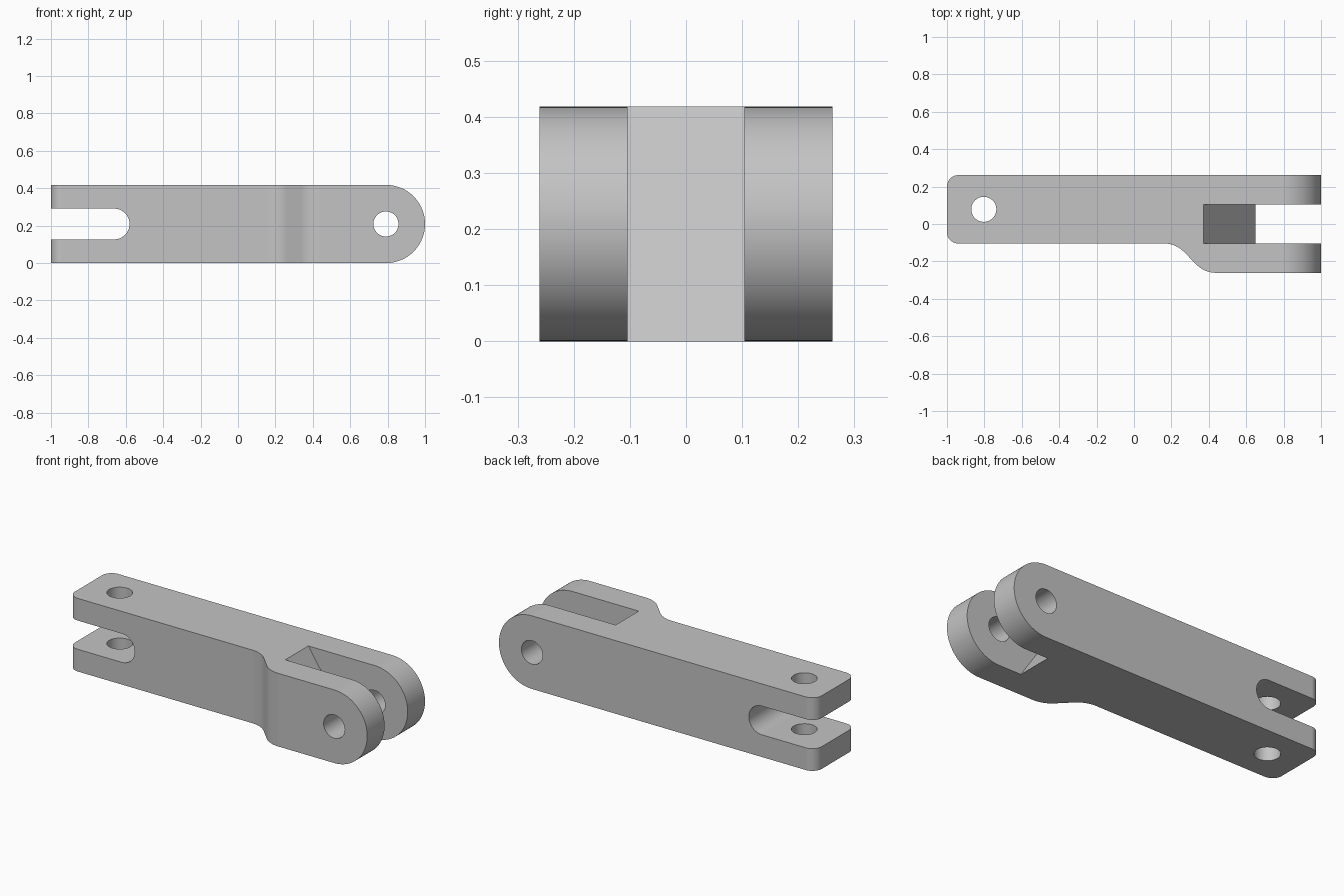
import bpy
import bmesh
from math import cos, sin, radians, pi
from mathutils import Vector

default = bpy.data.objects.get("Cube")
if default:
    bpy.data.objects.remove(default, do_unlink=True)

HEIGHT = 0.418
MID = HEIGHT / 2
WIDTH = 0.261       # half width of the fork
INNER = 0.104       # half gap of the fork
PIN = 0.067         # pin hole radius


def arc(cx, cy, r, start, end, steps=16):
    """Points on an arc, angles in degrees."""
    angles = [radians(start + (end - start) * i / steps) for i in range(steps + 1)]
    return [(cx + r * cos(a), cy + r * sin(a)) for a in angles]


def prism(name, outline, axis, low, high):
    """Extrude an outline: along z it lies in xy, along y it lies in xz."""
    bm = bmesh.new()
    place = (lambda u, v: (u, v, low)) if axis == "z" else (lambda u, v: (u, low, v))
    direction = Vector((0, 0, 1)) if axis == "z" else Vector((0, 1, 0))
    face = bm.faces.new([bm.verts.new(place(u, v)) for u, v in outline])
    made = bmesh.ops.extrude_face_region(bm, geom=[face])["geom"]
    moved = [g for g in made if isinstance(g, bmesh.types.BMVert)]
    bmesh.ops.translate(bm, verts=moved, vec=direction * (high - low))
    bmesh.ops.recalc_face_normals(bm, faces=bm.faces)
    mesh = bpy.data.meshes.new(name)
    bm.to_mesh(mesh)
    bm.free()
    obj = bpy.data.objects.new(name, mesh)
    bpy.context.collection.objects.link(obj)
    return obj


def combine(target, tool, operation):
    """Apply a boolean and discard the tool."""
    mod = target.modifiers.new(tool.name, "BOOLEAN")
    mod.object, mod.operation, mod.solver = tool, operation, "EXACT"
    bpy.context.view_layer.objects.active = target
    bpy.ops.object.modifier_apply(modifier=mod.name)
    bpy.data.objects.remove(tool, do_unlink=True)


# Plan outline: rounded tongue end and the curved step out to the wide fork
corner, bend = 0.06, 0.15
plan = arc(-1 + corner, WIDTH - corner, corner, 90, 180)
plan += arc(-1 + corner, -INNER + corner, corner, 180, 270)
plan += arc(0.16, -INNER - bend, bend, 90, 45)
plan += arc(0.44, -WIDTH + bend, bend, 225, 270)
plan += [(1.1, -WIDTH), (1.1, WIDTH)]
link = prism("clevis_link", plan, "z", -0.1, HEIGHT + 0.1)

# Side outline: round fork tip, and the horizontal slot in the other end
slot = 0.082
side = arc(1 - MID, MID, MID, -90, 90, 48)
side += [(-1.1, HEIGHT), (-1.1, MID + slot)]
side += arc(-0.58 - slot, MID, slot, 90, -90, 32)
side += [(-1.1, MID - slot), (-1.1, 0)]
combine(link, prism("side_outline", side, "y", -0.5, 0.5), "INTERSECT")

# Fork gap with a sloping floor
slope = (0.65 - 0.372) / HEIGHT
gap = [(0.65 + slope * 0.1, -0.1), (1.2, -0.1), (1.2, HEIGHT + 0.1),
       (0.372 - slope * 0.1, HEIGHT + 0.1)]
combine(link, prism("fork_gap", gap, "y", -INNER, INNER), "DIFFERENCE")

# Pin holes: across the fork and down through the tongue
for name, u, v, axis in (("fork_hole", 1 - MID, MID, "y"),
                         ("tongue_hole", -0.803, (WIDTH - INNER) / 2, "z")):
    circle = arc(u, v, PIN, 0, 360, 48)[:-1]
    combine(link, prism(name, circle, axis, -0.6, 0.6), "DIFFERENCE")

# One plain grey metal
grey = bpy.data.materials.new("grey_metal")
grey.use_nodes = True
colour = (0.55, 0.55, 0.55, 1)
grey.diffuse_color = colour
grey.node_tree.nodes["Principled BSDF"].inputs["Base Color"].default_value = colour
link.data.materials.clear()
link.data.materials.append(grey)

# Smooth curves, crisp edges, flat planes
bpy.ops.object.select_all(action="DESELECT")
link.select_set(True)
bpy.context.view_layer.objects.active = link
bpy.ops.object.shade_smooth_by_angle(angle=pi / 6)
weighted = link.modifiers.new("flat_planes", "WEIGHTED_NORMAL")
weighted.keep_sharp = True
